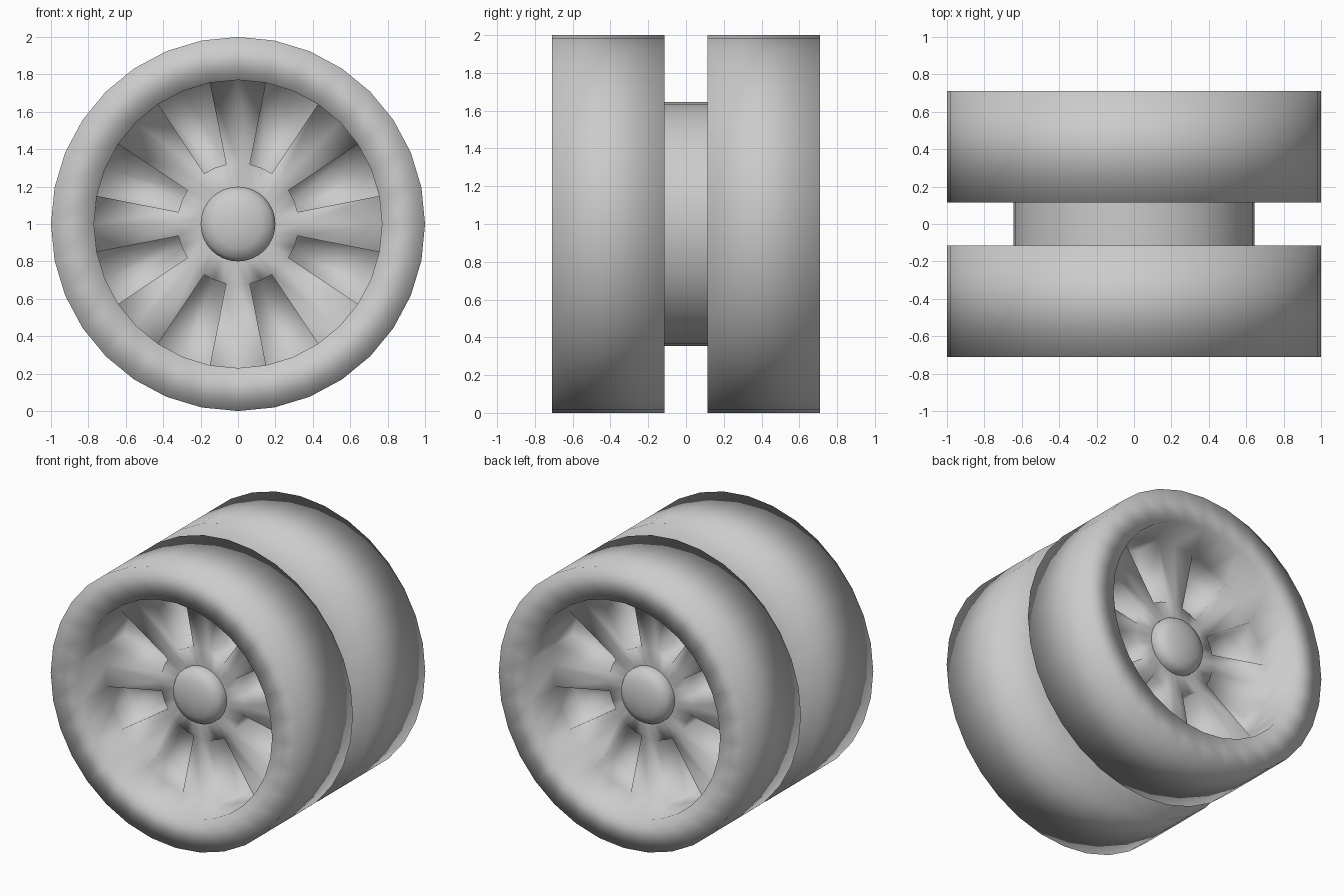
import bpy, bmesh, math

if "Cube" in bpy.data.objects:
    bpy.data.objects.remove(bpy.data.objects["Cube"])

SEG = 32


def ring(bm, r, y):
    # circle of vertices around the y axis
    return [bm.verts.new((r * math.sin(2 * math.pi * i / SEG), y,
                          r * math.cos(2 * math.pi * i / SEG))) for i in range(SEG)]


def strip(bm, a, b, keep=lambda i: True):
    for i in range(SEG):
        j = (i + 1) % SEG
        if keep(i):
            bm.faces.new((a[i], a[j], b[j], b[i]))


def finish(bm, name):
    loose = [v for v in bm.verts if not v.link_faces]
    bmesh.ops.delete(bm, geom=loose, context='VERTS')
    bmesh.ops.recalc_face_normals(bm, faces=bm.faces)
    for f in bm.faces:
        f.smooth = True
    me = bpy.data.meshes.new(name)
    bm.to_mesh(me)
    bm.free()
    return me


def place(me, name, turned=False):
    ob = bpy.data.objects.new(name, me)
    ob.location = (0, 0, 1)
    ob.rotation_euler.z = math.pi if turned else 0
    bpy.context.collection.objects.link(ob)
    return ob


def is_spoke(i):
    return i % 4 in (0, 3)


# Wheel: tyre, rim wall, eight spokes and the recesses between them
FACE, FLOOR = -0.415, -0.22
bm = bmesh.new()
shell = [ring(bm, r, y) for r, y in
         ((0.64, -0.115), (1.0, -0.115), (1.0, -0.71), (0.77, -0.71), (0.77, FACE))]
for a, b in zip(shell, shell[1:]):
    strip(bm, a, b)
rim = shell[-1]
hub = ring(bm, 0.325, FACE)
hub_eye = ring(bm, 0.2, FACE)
rim_low, hub_low = ring(bm, 0.77, FLOOR), ring(bm, 0.325, FLOOR)
strip(bm, hub, hub_eye)
strip(bm, rim, hub, is_spoke)
gap = lambda i: not is_spoke(i)
strip(bm, rim, rim_low, gap)
strip(bm, rim_low, hub_low, gap)
strip(bm, hub_low, hub, gap)
for i in range(1, SEG, 2):
    bm.faces.new((rim[i], hub[i], hub_low[i], rim_low[i]))
wheel = finish(bm, "wheel")

# Domed hub cap
bm = bmesh.new()
dome = [ring(bm, r, y) for r, y in
        ((0.2, FACE), (0.2, -0.45), (0.18, -0.485), (0.13, -0.51), (0.065, -0.523))]
for a, b in zip(dome, dome[1:]):
    strip(bm, a, b)
tip = bm.verts.new((0, -0.527, 0))
for i in range(SEG):
    bm.faces.new((dome[-1][i], dome[-1][(i + 1) % SEG], tip))
cap = finish(bm, "hub_cap")

for side, turned in (("front", False), ("back", True)):
    place(wheel, side + "_wheel", turned)
    place(cap, side + "_hub_cap", turned)

# Axle drum joining both wheels
bm = bmesh.new()
strip(bm, ring(bm, 0.645, -0.12), ring(bm, 0.645, 0.12))
place(finish(bm, "axle_drum"), "axle_drum")
